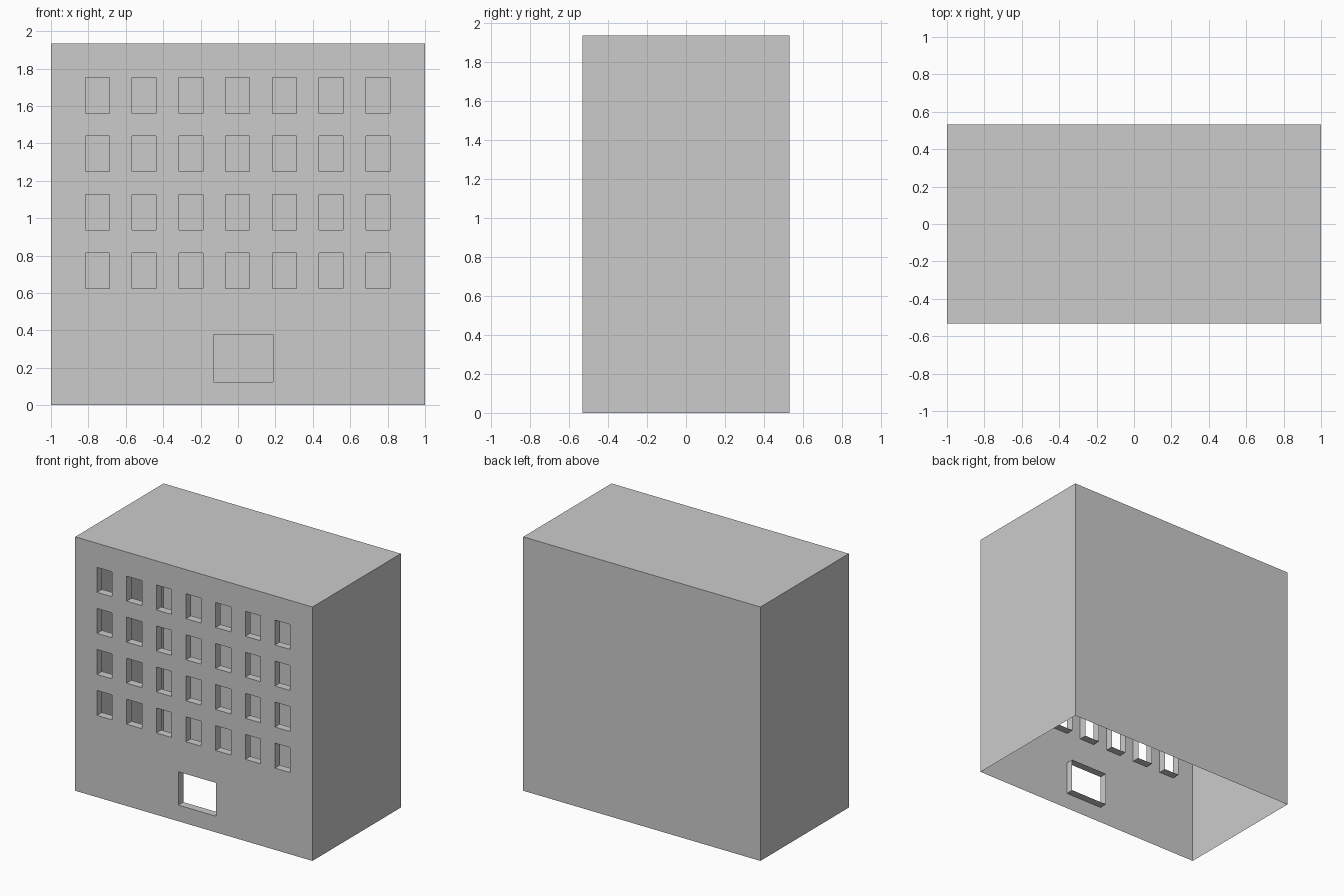
import bpy, bmesh

if "Cube" in bpy.data.objects:
    bpy.data.objects.remove(bpy.data.objects["Cube"])

W, D, H = 1.0, 0.532, 1.935      # half width, half depth, height
REVEAL = 0.06                    # how far the opening sides run inwards
SPLIT = 0.5                      # top of the ground floor


def make_object(name, bm):
    bmesh.ops.remove_doubles(bm, verts=bm.verts, dist=1e-5)
    mesh = bpy.data.meshes.new(name)
    bm.to_mesh(mesh)
    bm.free()
    obj = bpy.data.objects.new(name, mesh)
    bpy.context.collection.objects.link(obj)
    return obj


def quad(bm, *pts):
    bm.faces.new([bm.verts.new(p) for p in pts])


def facade(name, xs, zs):
    """Front wall grid; every odd/odd cell is an opening lined with reveals."""
    bm = bmesh.new()
    y0, y1 = -D, -D + REVEAL
    for i, (a, b) in enumerate(zip(xs, xs[1:])):
        for j, (c, d) in enumerate(zip(zs, zs[1:])):
            ring = [(a, c), (b, c), (b, d), (a, d)]
            if i % 2 and j % 2:
                for (px, pz), (qx, qz) in zip(ring, ring[1:] + ring[:1]):
                    quad(bm, (px, y0, pz), (qx, y0, qz), (qx, y1, qz), (px, y1, pz))
            else:
                quad(bm, *[(x, y0, z) for x, z in ring])
    return make_object(name, bm)


# Upper storeys: 7 x 4 windows
xs = [-W] + [0.25 * k + s - 0.002 for k in range(-3, 4) for s in (-0.064, 0.064)] + [W]
zs = [SPLIT] + [0.718 + 0.3127 * k + s for k in range(4) for s in (-0.095, 0.095)] + [H]
facade("upper_facade", xs, zs)

# Ground floor: single entrance opening
facade("ground_floor_facade", [-W, -0.131, 0.187, W], [0, 0.123, 0.377, SPLIT])

# Shell: box without front and bottom
bm = bmesh.new()
quad(bm, (W, -D, 0), (W, D, 0), (W, D, H), (W, -D, H))
quad(bm, (W, D, 0), (-W, D, 0), (-W, D, H), (W, D, H))
quad(bm, (-W, D, 0), (-W, -D, 0), (-W, -D, H), (-W, D, H))
quad(bm, (-W, -D, H), (W, -D, H), (W, D, H), (-W, D, H))
make_object("walls_and_roof", bm)
